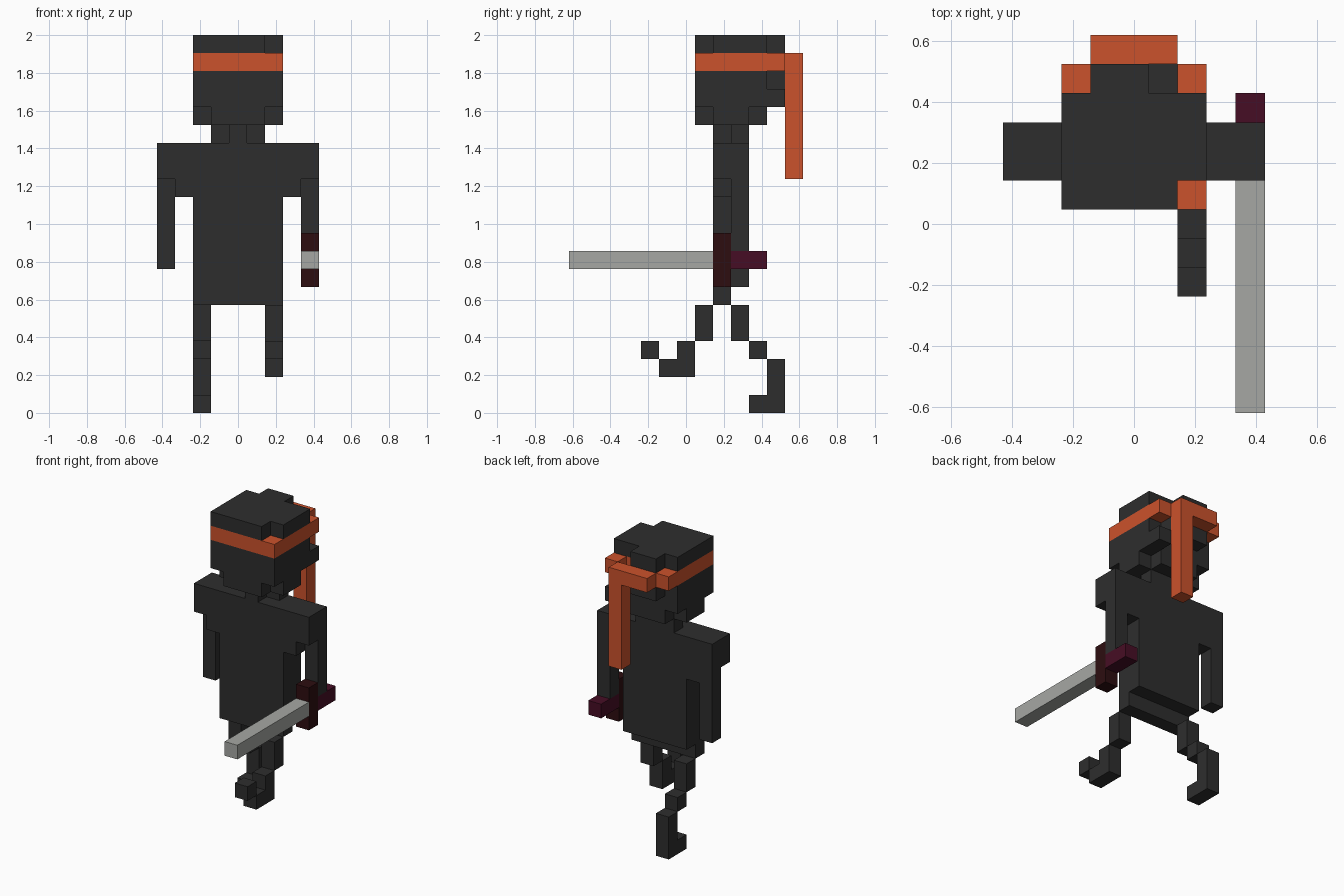
import bpy, bmesh
from mathutils import Matrix, Vector

if "Cube" in bpy.data.objects:
    bpy.data.objects.remove(bpy.data.objects["Cube"])

U = 2 / 21  # size of one block


def material(name, rgb):
    m = bpy.data.materials.new(name)
    m.diffuse_color = (*rgb, 1)
    m.use_nodes = True
    m.node_tree.nodes["Principled BSDF"].inputs["Base Color"].default_value = m.diffuse_color
    return m


DARK = material("charcoal cloth", (0.027, 0.027, 0.027))
ORANGE = material("orange cloth", (0.60, 0.084, 0.025))
STEEL = material("grey steel", (0.38, 0.39, 0.37))
GUARD = material("dark red guard", (0.026, 0.004, 0.005))
GRIP = material("purple grip", (0.062, 0.004, 0.018))


def blocks(name, mat, *boxes):
    """One object from boxes given as block ranges x0,x1, y0,y1, z0,z1."""
    bm = bmesh.new()
    for x0, x1, y0, y1, z0, z1 in boxes:
        size = Vector((x1 - x0, y1 - y0, z1 - z0)) * U
        mid = Vector(((x0 + x1) / 2 - 4.5, (y0 + y1) / 2 - 6.5, (z0 + z1) / 2)) * U
        bmesh.ops.create_cube(bm, size=1, matrix=Matrix.Translation(mid) @ Matrix.Diagonal((*size, 1)))
    me = bpy.data.meshes.new(name)
    bm.to_mesh(me)
    bm.free()
    me.materials.append(mat)
    ob = bpy.data.objects.new(name, me)
    bpy.context.collection.objects.link(ob)


# head: narrowed chin, main block, tuft at the back
blocks("chin", DARK, (3, 6, 7, 11, 16, 17), (2, 3, 8, 10, 16, 17), (6, 7, 8, 10, 16, 17))
blocks("head", DARK, (2, 7, 7, 11, 17, 19))
blocks("back_hair", DARK, (3, 6, 11, 12, 18, 19), (3, 5, 11, 12, 19, 20), (6, 7, 11, 12, 17, 18))
blocks("crown", DARK, (2, 6, 7, 11, 20, 21), (6, 7, 8, 11, 20, 21), (3, 5, 11, 12, 20, 21))

# headband with knot and hanging tail
blocks("headband", ORANGE, (2, 7, 7, 11, 19, 20), (2, 3, 11, 12, 19, 20),
       (6, 7, 11, 12, 19, 20), (3, 6, 12, 13, 19, 20))
blocks("headband_tail", ORANGE, (5, 6, 12, 13, 13, 19))

# neck, torso and shoulders
blocks("neck", DARK, (4, 5, 8, 10, 15, 16), (3, 4, 9, 10, 15, 16), (5, 6, 9, 10, 15, 16))
blocks("torso", DARK, (2, 7, 8, 10, 7, 15), (2, 7, 8, 9, 6, 7))
for side, inner, outer in (("left", 1, 0), ("right", 7, 8)):
    blocks(side + "_shoulder", DARK, (inner, inner + 1, 8, 10, 12, 15), (outer, outer + 1, 8, 10, 13, 15))
blocks("left_arm", DARK, (0, 1, 9, 10, 8, 13))
blocks("right_arm", DARK, (8, 9, 9, 10, 9, 13))

# running legs
blocks("left_leg", DARK, (2, 3, 9, 10, 4, 6), (2, 3, 10, 11, 3, 4),
       (2, 3, 11, 12, 0, 3), (2, 3, 10, 11, 0, 1))
blocks("right_leg", DARK, (6, 7, 7, 8, 4, 6), (6, 7, 6, 7, 2, 4),
       (6, 7, 5, 6, 2, 3), (6, 7, 4, 5, 3, 4))

# sword
blocks("blade", STEEL, (8, 9, 0, 8, 8, 9))
blocks("sword_guard", GUARD, (8, 9, 8, 9, 7, 10))
blocks("sword_grip", GRIP, (8, 9, 9, 11, 8, 9))
